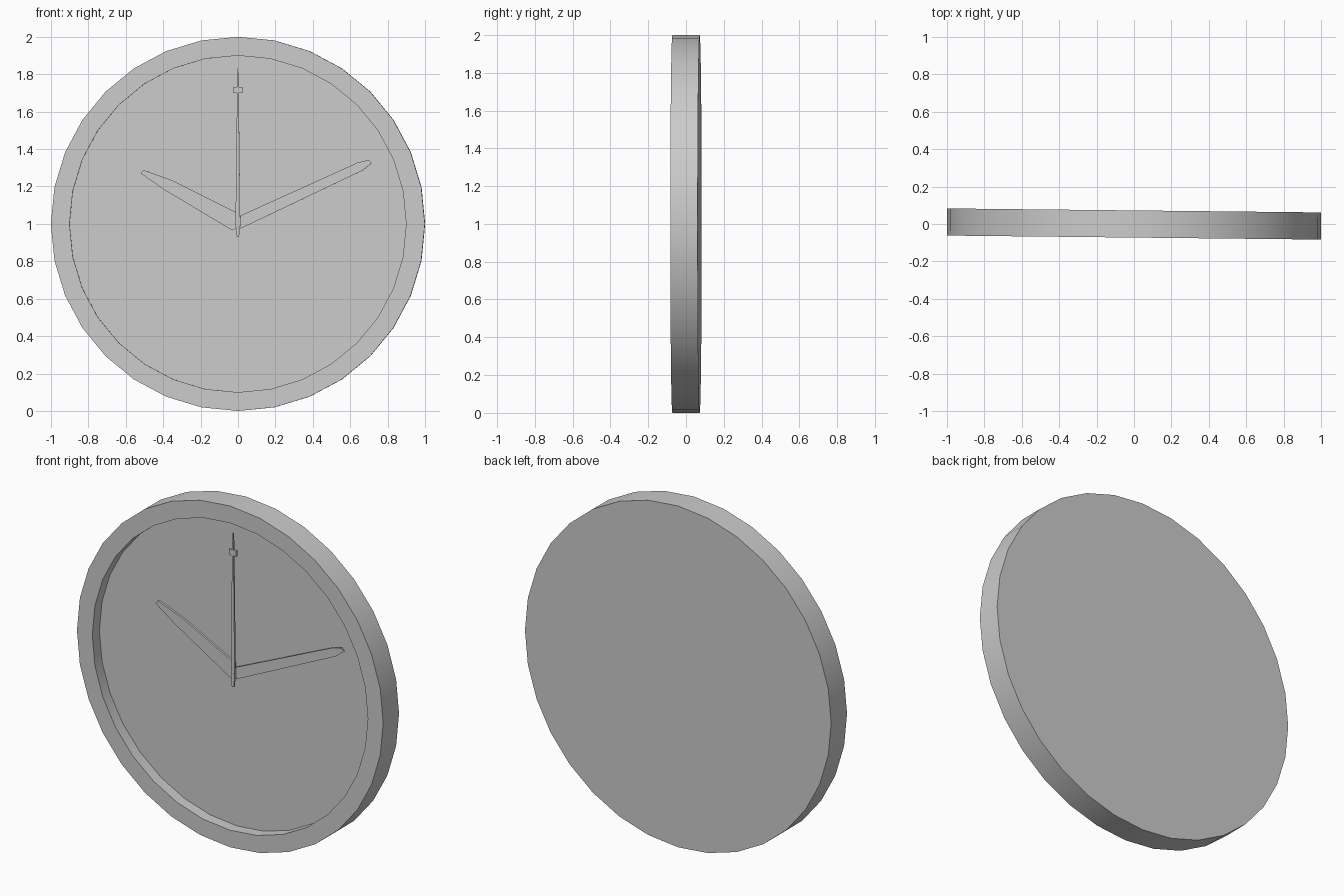
import bpy, bmesh, math
from mathutils import Matrix

cube = bpy.data.objects.get("Cube")
if cube:
    bpy.data.objects.remove(cube, do_unlink=True)

GREY = (0.6, 0.6, 0.6, 1)
mat = bpy.data.materials.new("plain grey")
mat.use_nodes = True
mat.diffuse_color = GREY
mat.node_tree.nodes["Principled BSDF"].inputs["Base Color"].default_value = GREY

TURN = -0.0107    # the clock hangs very slightly turned
HALF = 0.0725     # half the case depth
DEPTH = 0.065     # depth of the dial recess


def finish(name, bm, smooth=False):
    bmesh.ops.recalc_face_normals(bm, faces=bm.faces[:])
    mesh = bpy.data.meshes.new(name)
    bm.to_mesh(mesh)
    bm.free()
    mesh.materials.append(mat)
    ob = bpy.data.objects.new(name, mesh)
    bpy.context.collection.objects.link(ob)
    ob.location.z = 1
    ob.rotation_euler.z = TURN
    if smooth:
        bpy.ops.object.select_all(action="DESELECT")
        ob.select_set(True)
        bpy.context.view_layer.objects.active = ob
        bpy.ops.object.shade_smooth_by_angle(angle=math.radians(30))
    return ob


def disc(bm, radius, depth, segments, y):
    """Cylinder along y, centred at the given y."""
    place = Matrix.Translation((0, y, 0)) @ Matrix.Rotation(math.pi / 2, 4, "X")
    bmesh.ops.create_cone(bm, cap_ends=True, segments=segments, radius1=radius,
                          radius2=radius, depth=depth, matrix=place)


def plate(name, outline, front, thick):
    """Flat part cut from an (x, z) outline around the pivot."""
    bm = bmesh.new()
    face = bm.faces.new([bm.verts.new((x, front, z)) for x, z in outline])
    ext = bmesh.ops.extrude_face_region(bm, geom=[face])
    verts = [v for v in ext["geom"] if isinstance(v, bmesh.types.BMVert)]
    bmesh.ops.translate(bm, verts=verts, vec=(0, thick, 0))
    return finish(name, bm)


# Case: disc with a raised rim around a sunken dial
bm = bmesh.new()
disc(bm, 1, 2 * HALF, 32, 0)
bm.normal_update()
dial = min(bm.faces, key=lambda f: f.calc_center_median().y)
for scale, push in ((0.9, 0), (1, DEPTH)):
    ext = bmesh.ops.extrude_face_region(bm, geom=[dial])
    bmesh.ops.delete(bm, geom=[dial], context="FACES_ONLY")
    dial = next(g for g in ext["geom"] if isinstance(g, bmesh.types.BMFace))
    for v in dial.verts:
        v.co.x *= scale
        v.co.z *= scale
        v.co.y += push
finish("clock_case", bm, smooth=True)

# Hands, stacked from the dial outwards
plate("hour_hand", [(-0.03, -0.035), (-0.005, -0.02), (-0.005, 0.06), (-0.35, 0.232),
                    (-0.505, 0.288), (-0.52, 0.27), (-0.395, 0.183)], -0.025, 0.012)
plate("minute_hand", [(0.015, -0.025), (0.665, 0.285), (0.715, 0.325), (0.7, 0.342),
                      (0.64, 0.328), (0.015, 0.045), (-0.005, 0.03)], -0.036, 0.01)
plate("second_hand", [(-0.006, -0.07), (0.006, -0.07), (0.013, -0.005), (0.004, 0.75),
                      (0.001, 0.83), (-0.001, 0.83), (-0.004, 0.75), (-0.013, -0.005)],
      -0.048, 0.01)
plate("second_hand_marker", [(-0.024, 0.7), (0.024, 0.7), (0.024, 0.733),
                             (-0.024, 0.733)], -0.05, 0.014)

# Pin through the hands
bm = bmesh.new()
disc(bm, 0.012, 0.044, 12, -0.027)
finish("pivot_pin", bm, smooth=True)
